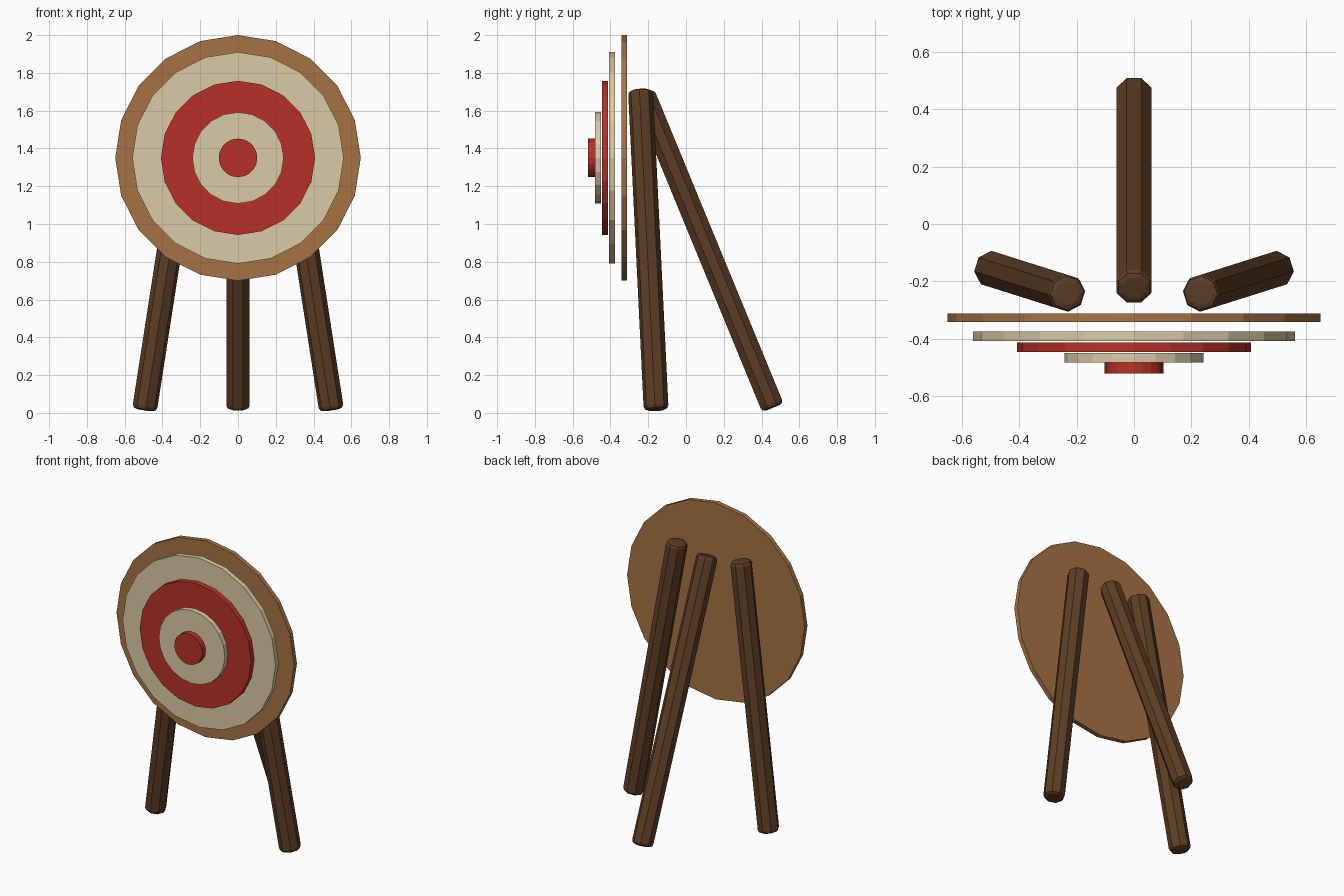
import bpy, bmesh
from math import radians
from mathutils import Vector, Matrix

if "Cube" in bpy.data.objects:
    bpy.data.objects.remove(bpy.data.objects["Cube"])


def material(name, color):
    m = bpy.data.materials.new(name)
    m.diffuse_color = (*color, 1)
    m.use_nodes = True
    m.node_tree.nodes["Principled BSDF"].inputs["Base Color"].default_value = m.diffuse_color
    return m


board_wood = material("board_wood", (0.38, 0.17, 0.06))
leg_wood = material("leg_wood", (0.11, 0.048, 0.018))
cream = material("cream", (0.71, 0.60, 0.38))
red = material("red", (0.48, 0.03, 0.02))


def finish(name, bm, mat):
    me = bpy.data.meshes.new(name)
    bm.to_mesh(me)
    bm.free()
    me.materials.append(mat)
    ob = bpy.data.objects.new(name, me)
    bpy.context.collection.objects.link(ob)
    return ob


def disc(name, radius, y_front, y_back, mat, sides=20):
    bm = bmesh.new()
    place = Matrix.Translation((0, (y_front + y_back) / 2, 1.35)) @ Matrix.Rotation(radians(90), 4, 'X')
    bmesh.ops.create_cone(bm, cap_ends=True, segments=sides, radius1=radius,
                          radius2=radius, depth=y_back - y_front, matrix=place)
    return finish(name, bm, mat)


def leg(name, foot, top, mat, radius=0.066, chamfer=0.022, sides=8):
    foot, top = Vector(foot), Vector(top)
    axis = top - foot
    half = axis.length / 2
    place = Matrix.Translation((foot + top) / 2) @ axis.to_track_quat('Z', 'Y').to_matrix().to_4x4()
    place = place @ Matrix.Rotation(radians(180 / sides), 4, 'Z')
    bm = bmesh.new()
    bmesh.ops.create_cone(bm, cap_ends=True, segments=sides, radius1=radius,
                          radius2=radius, depth=2 * half)
    # rounded-off pole ends
    rims = [e for e in bm.edges if abs(e.verts[0].co.z - e.verts[1].co.z) < 1e-4]
    bmesh.ops.bevel(bm, geom=rims, offset=chamfer, segments=2, profile=0.5, affect='EDGES')
    bm.transform(place)
    return finish(name, bm, mat)


# Round board and the stepped target rings in front of it
disc("board", 0.65, -0.342, -0.312, board_wood)
disc("outer_cream_ring", 0.56, -0.407, -0.375, cream)
disc("red_ring", 0.408, -0.445, -0.412, red)
disc("inner_cream_ring", 0.242, -0.483, -0.45, cream)
disc("bullseye", 0.102, -0.52, -0.483, red)

# Tripod
for side, label in ((-1, "left"), (1, "right")):
    leg("front_leg_" + label, (side * 0.495, -0.158, 0.015), (side * 0.232, -0.241, 1.71), leg_wood)
leg("rear_leg", (0, 0.46, 0.027), (0, -0.225, 1.69), leg_wood)
